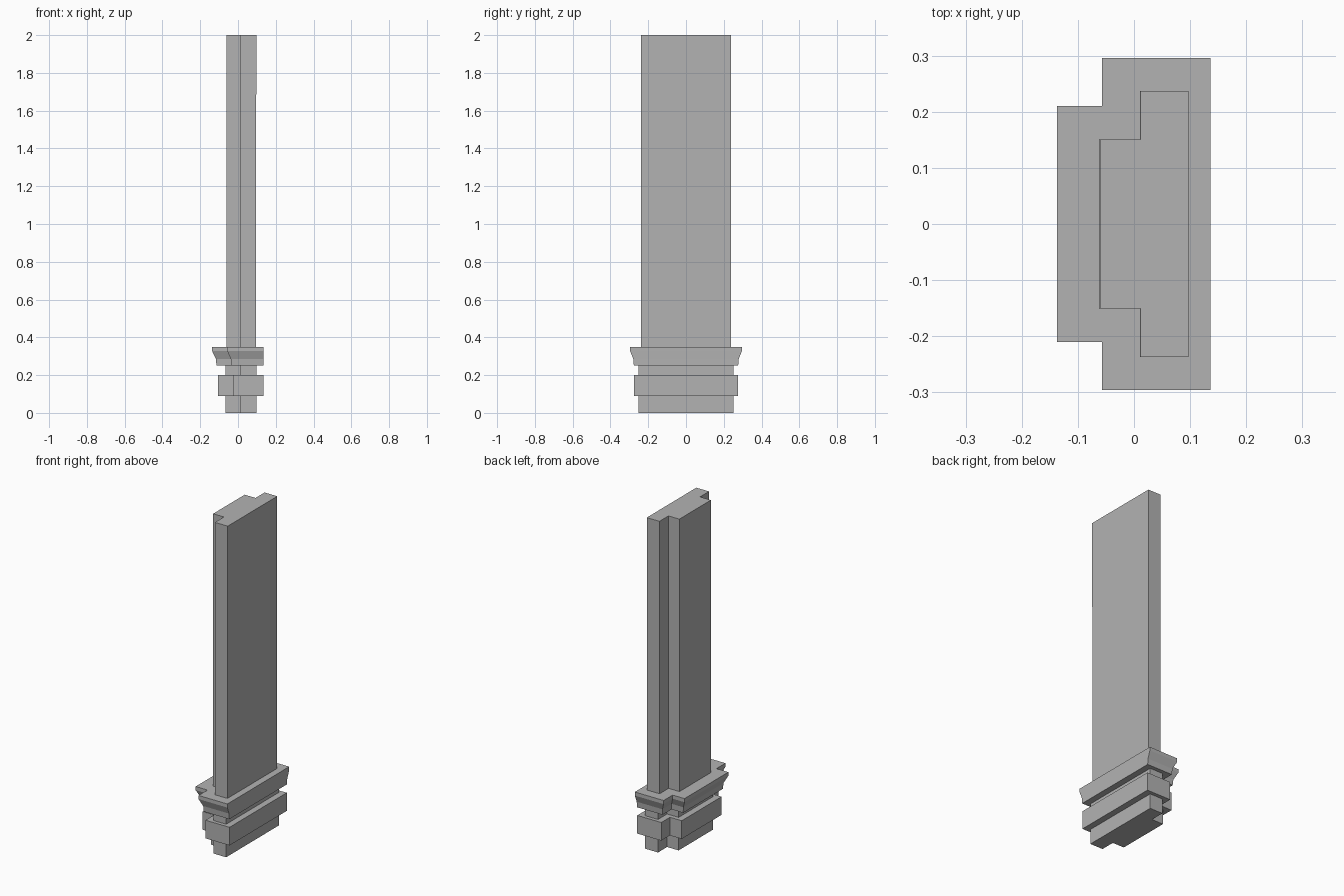
import bpy

cube = bpy.data.objects.get("Cube")
if cube:
    bpy.data.objects.remove(cube, do_unlink=True)

stone = bpy.data.materials.new("grey_stone")
stone.use_nodes = True
GREY = (0.45, 0.45, 0.45, 1)
stone.diffuse_color = GREY
stone.node_tree.nodes["Principled BSDF"].inputs["Base Color"].default_value = GREY


def tee(z, left, step, right, narrow, wide):
    """T-shaped section: a wide slab on the right, a narrower one on the left."""
    half = [(left, narrow), (step, narrow), (step, wide), (right, wide)]
    outline = [(x, -y) for x, y in half] + half[::-1]
    return [(x, y, z) for x, y in outline]


def loft(name, sections):
    """Join a stack of T sections into one closed solid."""
    verts = [v for s in sections for v in tee(*s)]
    n, last = 8, 8 * (len(sections) - 1)
    faces = [list(range(n))[::-1], [last + i for i in range(n)]]
    for base in range(0, last, n):
        for i in range(n):
            j = (i + 1) % n
            faces.append([base + i, base + j, base + n + j, base + n + i])
    mesh = bpy.data.meshes.new(name)
    mesh.from_pydata(verts, [], faces)
    mesh.materials.append(stone)
    obj = bpy.data.objects.new(name, mesh)
    bpy.context.collection.objects.link(obj)
    return obj


def block(name, bottom, top, *section):
    return loft(name, [(bottom, *section), (top, *section)])


core = (-0.066, 0.011, 0.097, 0.165, 0.252)

# Base tiers
block("foot", 0, 0.09, *core)
block("lower_band", 0.09, 0.2, -0.105, -0.026, 0.135, 0.191, 0.274)
block("neck", 0.2, 0.25, *core)

# Moulding that flares outward below its flat top
lower = (-0.114, -0.036, 0.135, 0.19, 0.276)
upper = (-0.137, -0.057, 0.136, 0.21, 0.296)
loft("flared_moulding", [
    (0.25, *lower),
    (0.285, -0.117, -0.038, 0.135, 0.192, 0.279),
    (0.328, *upper),
    (0.35, *upper),
])

# Tall shaft
loft("shaft", [
    (0.35, -0.062, 0.011, 0.095, 0.151, 0.237),
    (2, -0.061, 0.012, 0.097, 0.151, 0.237),
])
